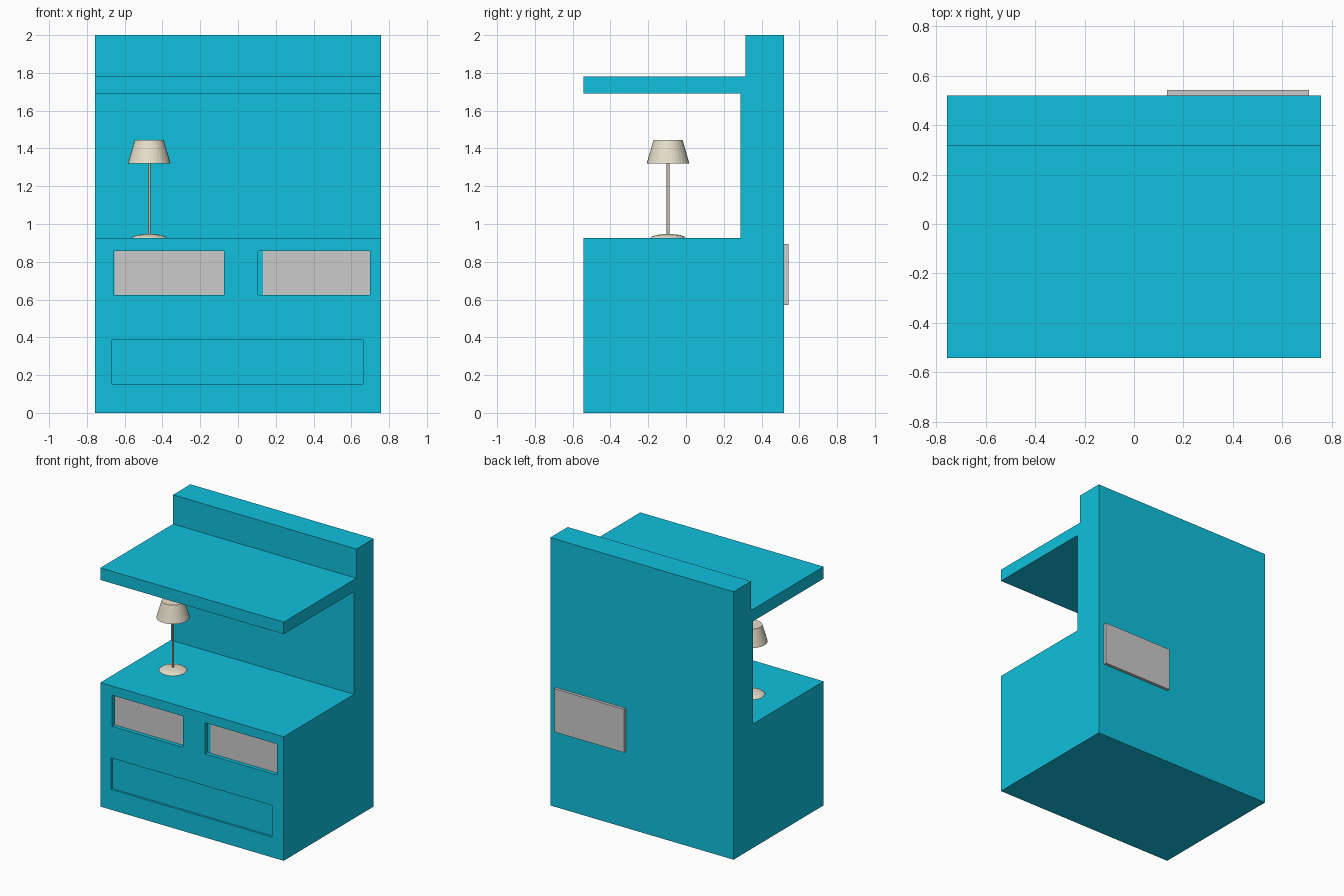
import bpy, bmesh
from math import cos, sin, pi

if "Cube" in bpy.data.objects:
    bpy.data.objects.remove(bpy.data.objects["Cube"])


def material(name, rgb):
    m = bpy.data.materials.new(name)
    m.diffuse_color = (*rgb, 1)
    m.use_nodes = True
    m.node_tree.nodes["Principled BSDF"].inputs["Base Color"].default_value = m.diffuse_color
    return m


TEAL = material("teal_paint", (0.005, 0.53, 0.72))
BEIGE = material("beige", (0.80, 0.74, 0.60))


def finish(name, bm, mat=None):
    bmesh.ops.recalc_face_normals(bm, faces=bm.faces)
    me = bpy.data.meshes.new(name)
    bm.to_mesh(me)
    bm.free()
    ob = bpy.data.objects.new(name, me)
    bpy.context.collection.objects.link(ob)
    if mat:
        me.materials.append(mat)
    return ob


def prism(name, profile, x0, x1, mat=None):
    """Extrude a (y, z) profile from x0 to x1."""
    bm = bmesh.new()
    face = bm.faces.new([bm.verts.new((x0, y, z)) for y, z in profile])
    new = bmesh.ops.extrude_face_region(bm, geom=[face])["geom"]
    verts = [v for v in new if isinstance(v, bmesh.types.BMVert)]
    bmesh.ops.translate(bm, verts=verts, vec=(x1 - x0, 0, 0))
    return finish(name, bm, mat)


def box(name, x0, x1, y0, y1, z0, z1, mat=None):
    return prism(name, [(y0, z0), (y1, z0), (y1, z1), (y0, z1)], x0, x1, mat)


def turned(name, rings, centre, sides, mat):
    """Closed solid of revolution from (radius, z) rings."""
    bm = bmesh.new()
    loops = [[bm.verts.new((centre[0] + r * cos(2 * pi * i / sides),
                            centre[1] + r * sin(2 * pi * i / sides), z))
              for i in range(sides)] for r, z in rings]
    for a, b in zip(loops, loops[1:]):
        for i in range(sides):
            j = (i + 1) % sides
            bm.faces.new((a[i], a[j], b[j], b[i]))
    bm.faces.new(loops[0])
    bm.faces.new(loops[-1])
    return finish(name, bm, mat)


# Cabinet, back wall and shelf as one side profile
W, F, B = 0.757, -0.542, 0.52
cabinet = prism("cabinet", [
    (F, 0), (B, 0), (B, 2), (0.315, 2), (0.315, 1.782), (F, 1.782),
    (F, 1.692), (0.288, 1.692), (0.288, 0.926), (F, 0.926)], -W, W, TEAL)

# Shallow front recesses: two drawers above, one wide drawer below
for i, (x0, x1, z0, z1, depth) in enumerate([
        (-0.66, -0.075, 0.625, 0.857, 0.03),
        (0.105, 0.70, 0.625, 0.857, 0.03),
        (-0.668, 0.662, 0.152, 0.387, 0.015)]):
    cutter = box(f"recess_cutter_{i}", x0, x1, F - 0.1, F + depth, z0, z1)
    cutter.hide_render = True
    cutter.hide_viewport = True
    cut = cabinet.modifiers.new(f"recess_{i}", 'BOOLEAN')
    cut.operation = 'DIFFERENCE'
    cut.solver = 'EXACT'
    cut.object = cutter

# Apply the cuts and drop the cutters
deps = bpy.context.evaluated_depsgraph_get()
mesh = bpy.data.meshes.new_from_object(cabinet.evaluated_get(deps))
cabinet.modifiers.clear()
cabinet.data = mesh
for ob in list(bpy.data.objects):
    if ob.name.startswith("recess_cutter"):
        bpy.data.objects.remove(ob)

# Grey drawer boxes; the right one pokes out of the back
face_y = F + 0.029
box("left_drawer", -0.655, -0.07, face_y, 0.50, 0.57, 0.893)
box("right_drawer", 0.133, 0.708, face_y, 0.542, 0.57, 0.893)

# Table lamp
C = (-0.47, -0.095)
turned("lamp_base", [(0.095, 0.926), (0.085, 0.934), (0.06, 0.942),
                     (0.03, 0.946), (0.008, 0.948)], C, 32, BEIGE)
turned("lamp_pole", [(0.007, 0.94), (0.007, 1.33)], C, 16, BEIGE)
turned("lamp_shade", [(0.113, 1.32), (0.077, 1.445)], C, 32, BEIGE)
